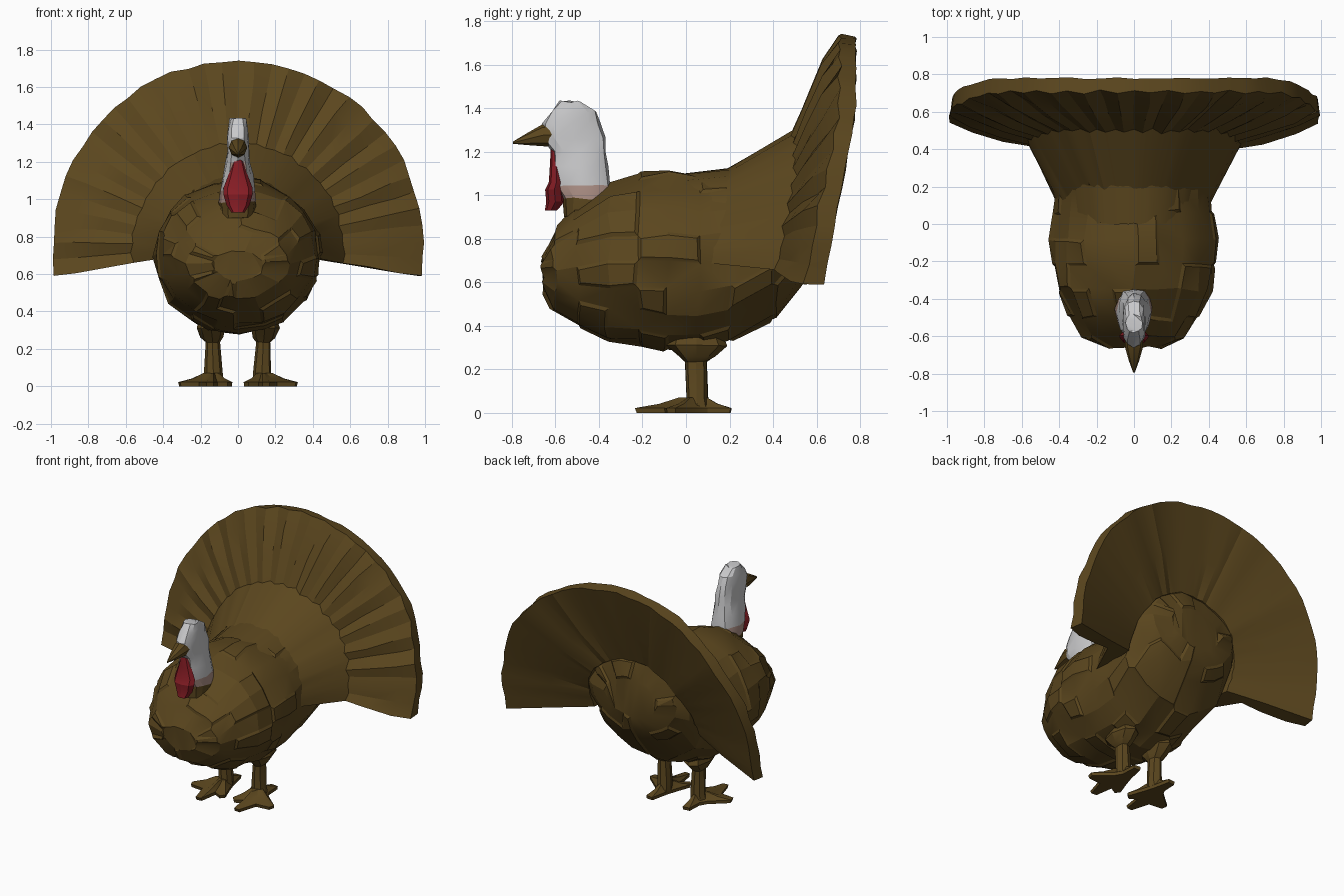
import bpy, bmesh, math, random
from mathutils import Vector

if "Cube" in bpy.data.objects:
    bpy.data.objects.remove(bpy.data.objects["Cube"])

random.seed(4)
TAU = 2 * math.pi


def material(name, rgb):
    m = bpy.data.materials.new(name)
    m.diffuse_color = (*rgb, 1)
    m.use_nodes = True
    m.node_tree.nodes["Principled BSDF"].inputs["Base Color"].default_value = m.diffuse_color
    return m


BROWN = material("feather_brown", (0.105, 0.062, 0.013))
GREY = material("head_pale_grey", (0.58, 0.58, 0.59))
PINK = material("neck_pink", (0.42, 0.28, 0.24))
RED = material("wattle_red", (0.24, 0.012, 0.018))


def loft(name, rings, mats, jitter=0.0, paint=None, edit=None, angle=25):
    """Skin equal-length closed rings, cap both ends, and shade by angle."""
    bm = bmesh.new()
    vr = []
    for ring in rings:
        vr.append([bm.verts.new(Vector(p) + Vector(
            [random.uniform(-jitter, jitter) for _ in range(3)])) for p in ring])
    n = len(vr[0])
    for a, b in zip(vr, vr[1:]):
        for i in range(n):
            j = (i + 1) % n
            bm.faces.new((a[i], a[j], b[j], b[i]))
    bm.faces.new(vr[0])
    bm.faces.new(vr[-1])
    bmesh.ops.recalc_face_normals(bm, faces=bm.faces)
    if edit:
        edit(bm)
    bmesh.ops.triangulate(bm, faces=[f for f in bm.faces if len(f.verts) > 4])
    if paint:
        for f in bm.faces:
            f.material_index = paint(f.calc_center_median())
    me = bpy.data.meshes.new(name)
    bm.to_mesh(me)
    bm.free()
    ob = bpy.data.objects.new(name, me)
    bpy.context.collection.objects.link(ob)
    for m in mats:
        me.materials.append(m)
    bpy.ops.object.select_all(action='DESELECT')
    ob.select_set(True)
    bpy.context.view_layer.objects.active = ob
    bpy.ops.object.shade_smooth_by_angle(angle=math.radians(angle))
    return ob


def bulge(v, power):
    return math.copysign(abs(v) ** power, v)


def ring_z(x, y, z, hx, hy, n=10, power=1):
    return [(x + hx * bulge(math.cos(TAU * i / n), power),
             y + hy * bulge(math.sin(TAU * i / n), power), z) for i in range(n)]


def ring_y(y, hw, bot, top, n=20):
    c, h = (bot + top) / 2, (top - bot) / 2
    return [(hw * math.cos(TAU * i / n), y, c + h * math.sin(TAU * i / n))
            for i in range(n)]


# Body: rings from breast to rump (y, half width, bottom, top)
BODY = [(-.655, .14, .57, .73), (-.60, .28, .475, .84), (-.50, .34, .41, .95),
        (-.35, .405, .33, 1.06), (-.22, .43, .31, 1.09), (-.08, .44, .285, 1.105),
        (.06, .42, .275, 1.085), (.20, .41, .325, 1.09), (.40, .43, .42, 1.20),
        (.52, .40, .59, 1.25), (.58, .33, .68, 1.17), (.62, .20, .78, 1.05)]


# Ruffled plumage: random clumps of faces raised a little
def ruffle(bm):
    sides = [f for f in bm.faces if len(f.verts) == 4]
    clumps = random.sample(sides, len(sides) // 3)
    bmesh.ops.inset_region(bm, faces=clumps, thickness=.015, depth=.012,
                           use_even_offset=True)
    bmesh.ops.triangulate(bm, faces=[f for f in bm.faces if random.random() < .5])


loft("body", [ring_y(*r) for r in BODY], [BROWN], .010, edit=ruffle, angle=18)

# Tail fan: an irregularly pleated radial section swept round the rump
SEGS = 38
rings = []
for i in range(SEGS + 1):
    t = math.radians(-9.3 + 198.6 * i / SEGS)
    s = math.sin(t)
    k = max(0, min(1, (s + .16) / .8))
    pleat = random.uniform(.005, .024) * (1 if i % 2 else -1)
    R = .988 + random.uniform(-.006, .006) + .006 * (1 - k)
    front, back = .545 + .16 * k, .63 + .15 * k
    section = [(.37 - .02 * k, .0),
               (.42 - .07 * k, .12 + .04 * k),
               (.57 - .02 * k + pleat * .3, .42 + .08 * k + pleat * .6),
               (.72 + pleat, .45 + .12 * k + pleat * 1.2),
               (.88, .50 + .145 * k + pleat * 1.2),
               (R, front + pleat * .5),
               (R - .012, back),
               (.66, back - .10 + pleat * .4),
               (.42, back - .19)]
    rings.append([(r * math.cos(t), y, .75 + r * s) for r, y in section])
loft("tail_fan", rings, [BROWN], .005, angle=18)

# Neck and head: (y, z, half x, half y), brown feathers then pink skin at the base
HEAD = [(-.46, .90, .085, .10), (-.455, .985, .10, .11), (-.475, 1.045, .09, .128),
        (-.485, 1.13, .08, .128), (-.49, 1.20, .066, .125), (-.515, 1.26, .06, .145),
        (-.525, 1.33, .06, .135), (-.515, 1.385, .056, .105), (-.53, 1.43, .045, .05)]


def head_colour(c):
    if c.z < .98:
        return 2
    return 1 if c.z < 1.04 or (c.y < -.585 and c.z < 1.22) else 0


loft("head_and_neck", [ring_z(0, y, z, hx, hy, 12, .75) for y, z, hx, hy in HEAD],
     [GREY, PINK, BROWN], .005, paint=head_colour)

# Beak
loft("beak", [ring_y(-.60, .05, 1.22, 1.335, 8), ring_y(-.66, .048, 1.225, 1.325, 8),
              ring_y(-.73, .028, 1.23, 1.285, 8), ring_y(-.795, .004, 1.236, 1.246, 8)],
     [BROWN])

# Wattle: flush with the throat above, hanging free at the bottom
WATTLE = [(-.60, 1.235, .018, .020), (-.595, 1.14, .048, .030), (-.595, 1.06, .078, .035),
          (-.605, 1.025, .078, .042), (-.60, .97, .062, .042), (-.62, .93, .036, .028)]
loft("wattle", [ring_z(0, y, z, hx, hy, 8) for y, z, hx, hy in WATTLE], [RED])

# Legs with short thighs, and webbed feet
FOOT = [(-.10, -.15), (-.075, -.18), (-.02, -.15), (.0, -.28), (.04, -.285),
        (.08, -.15), (.18, -.14), (.19, -.10), (.075, .0), (.045, .05),
        (.04, .155), (-.01, .16), (-.035, .04), (-.06, -.04)]
for side, s in (("left", 1), ("right", -1)):
    loft(side + "_leg", [ring_z(s * x, y, z, hx, hy, 8) for x, y, z, hx, hy in (
        (.135, .05, .02, .055, .055), (.13, .05, .07, .05, .05),
        (.135, .045, .235, .04, .05), (.14, .05, .26, .06, .08),
        (.145, .05, .31, .078, .14), (.14, .05, .40, .06, .10))], [BROWN], .003)
    loft(side + "_foot", [[(s * (.13 + x * q), .05 + y * q, z) for x, y in FOOT]
                          for q, z in ((.97, 0), (1, .022), (.6, .042), (.3, .07))],
         [BROWN], 0)
